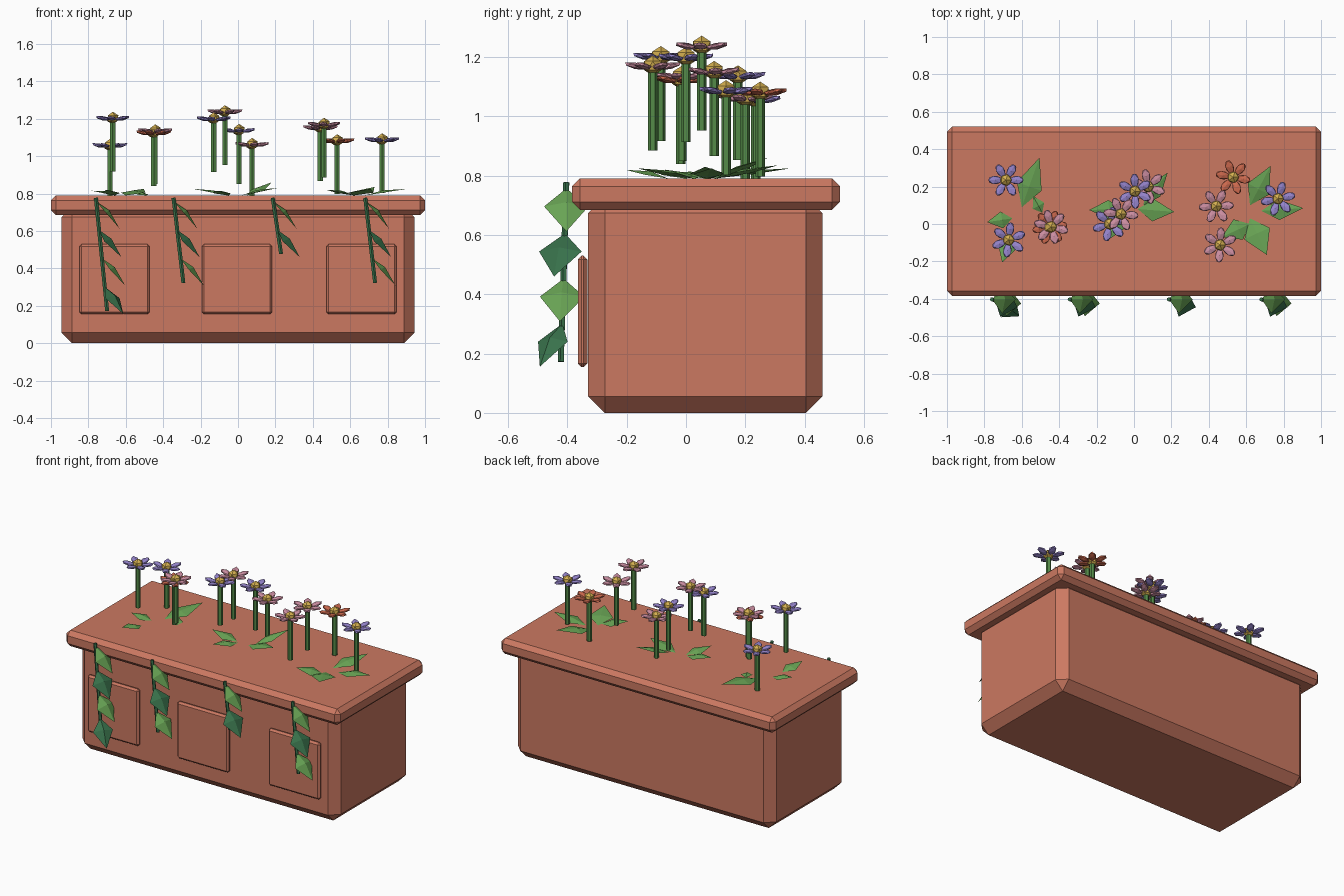
import bpy, bmesh, math
from mathutils import Vector, Matrix

if "Cube" in bpy.data.objects:
    bpy.data.objects.remove(bpy.data.objects["Cube"])


def material(name, rgb):
    m = bpy.data.materials.new(name)
    m.diffuse_color = (*rgb, 1)
    m.use_nodes = True
    m.node_tree.nodes["Principled BSDF"].inputs["Base Color"].default_value = m.diffuse_color
    return m


TERRA = material("terracotta", (0.60, 0.19, 0.12))
STEM = material("stem_green", (0.09, 0.26, 0.065))
LIGHT = material("light_leaf", (0.14, 0.37, 0.09))
DARK = material("dark_leaf", (0.04, 0.165, 0.07))
PURPLE = material("purple_petal", (0.30, 0.23, 0.60))
PINK = material("pink_petal", (0.60, 0.27, 0.36))
ORANGE = material("orange_petal", (0.60, 0.14, 0.075))
YELLOW = material("yellow_centre", (0.66, 0.43, 0.08))


def finish(name, bm, mat):
    bmesh.ops.recalc_face_normals(bm, faces=bm.faces)
    me = bpy.data.meshes.new(name)
    bm.to_mesh(me)
    bm.free()
    me.materials.append(mat)
    ob = bpy.data.objects.new(name, me)
    bpy.context.collection.objects.link(ob)
    return ob


def chamfered_box(name, x, y, z, chamfer, mat):
    """Box from (min, max) pairs with single-step chamfers."""
    bm = bmesh.new()
    bmesh.ops.create_cube(bm, size=1)
    for v in bm.verts:
        v.co = [lo + (c + 0.5) * (hi - lo) for c, (lo, hi) in zip(v.co, (x, y, z))]
    bmesh.ops.bevel(bm, geom=bm.edges[:], offset=chamfer, segments=1,
                    affect='EDGES', profile=0.5)
    return finish(name, bm, mat)


def rod(name, a, b, r, sides, mat):
    a, b = Vector(a), Vector(b)
    bm = bmesh.new()
    rot = (b - a).to_track_quat('Z', 'Y').to_matrix().to_4x4()
    bmesh.ops.create_cone(bm, cap_ends=True, segments=sides, radius1=r, radius2=r,
                          depth=(b - a).length,
                          matrix=Matrix.Translation((a + b) / 2) @ rot)
    return finish(name, bm, mat)


def leaf(name, base, tip, side, width, ridge, mat):
    """Thin kite-shaped leaf with a raised middle."""
    base, tip = Vector(base), Vector(tip)
    side = Vector(side).normalized()
    axis = tip - base
    up = side.cross(axis).normalized()
    if up.z < 0:
        up = -up
    mid = base + axis * 0.42
    bm = bmesh.new()
    ring = [bm.verts.new(p) for p in
            (base, mid + side * width / 2, tip, mid - side * width / 2)]
    for h in (ridge, ridge * 0.35):
        c = bm.verts.new(mid + up * h)
        for i in range(4):
            bm.faces.new((ring[i], ring[(i + 1) % 4], c))
    return finish(name, bm, mat)


# Planter: body, rim and three raised front panels
chamfered_box("planter_body", (-0.943, 0.943), (-0.33, 0.46), (0, 0.73), 0.056, TERRA)
chamfered_box("planter_rim", (-1, 1), (-0.385, 0.52), (0.685, 0.79), 0.027, TERRA)
for i, cx in enumerate((-0.66, -0.005, 0.66)):
    chamfered_box(f"front_panel_{i}", (cx - 0.188, cx + 0.188), (-0.365, -0.333),
                  (0.155, 0.53), 0.012, TERRA)


# Flowers: stem, six petals and a faceted centre
def flower(i, x, y, z, mat):
    rod(f"flower_stem_{i}", (x, y, z - 0.283), (x, y, z), 0.016, 6, STEM)
    bm = bmesh.new()
    for k in range(6):
        m = (Matrix.Translation((x, y, z)) @ Matrix.Rotation(i * 0.4 + k * math.pi / 3, 4, 'Z')
             @ Matrix.Translation((0.058, 0, 0.002)) @ Matrix.Rotation(-0.2, 4, 'Y')
             @ Matrix.Diagonal((0.042, 0.025, 0.011, 1)))
        bmesh.ops.create_icosphere(bm, subdivisions=1, radius=1, matrix=m)
    finish(f"flower_petals_{i}", bm, mat)
    bm = bmesh.new()
    bmesh.ops.create_icosphere(bm, subdivisions=1, radius=0.034,
                               matrix=Matrix.Translation((x, y, z + 0.003)))
    finish(f"flower_centre_{i}", bm, YELLOW)


for i, f in enumerate([
        (-0.685, 0.235, 1.055, PURPLE), (-0.67, -0.085, 1.2, PURPLE),
        (-0.443, -0.015, 1.133, PINK), (-0.45, -0.018, 1.122, ORANGE),
        (0.005, 0.175, 1.135, PURPLE), (-0.07, 0.053, 1.235, PINK),
        (-0.13, 0.0, 1.197, PURPLE), (0.075, 0.2, 1.06, PINK),
        (0.44, 0.095, 1.15, PINK), (0.46, -0.112, 1.168, PINK),
        (0.53, 0.25, 1.08, ORANGE), (0.77, 0.135, 1.085, PURPLE)]):
    flower(i, *f)

# Leaves lying on the planter top: base x, y, tip x, y, tip z, width
for i, (bx, by, tx, ty, tz, w) in enumerate([
        (-0.60, 0.09, -0.505, 0.355, 0.825, 0.14), (-0.49, 0.06, -0.54, 0.15, 0.80, 0.07),
        (-0.65, 0.03, -0.785, 0.01, 0.815, 0.09), (-0.66, -0.06, -0.705, -0.205, 0.82, 0.10),
        (-0.06, 0.08, -0.24, 0.075, 0.825, 0.10), (-0.05, 0.07, -0.13, -0.08, 0.815, 0.10),
        (0.02, 0.08, 0.215, 0.065, 0.83, 0.12), (0.05, 0.10, 0.18, 0.275, 0.86, 0.09),
        (0.62, 0.10, 0.73, 0.31, 0.835, 0.13), (0.68, 0.07, 0.905, 0.085, 0.825, 0.11),
        (0.62, 0.03, 0.71, -0.165, 0.825, 0.15), (0.62, 0.0, 0.47, -0.07, 0.82, 0.12)]):
    d = Vector((tx - bx, ty - by, 0))
    leaf(f"ground_leaf_{i}", (bx, by, 0.79), (tx, ty, tz), (-d.y, d.x, 0), w, 0.012, LIGHT)

# Trailing vines over the front: top x, length, number of leaves
for v, (x, length, count) in enumerate(
        [(-0.76, 0.605, 4), (-0.345, 0.455, 3), (0.185, 0.30, 2), (0.68, 0.455, 3)]):
    top = Vector((x, -0.403, 0.777))
    end = Vector((x + 0.03 + 0.05 * length, -0.403 - 0.03 * length, 0.777 - length))
    rod(f"vine_stem_{v}", top, end, 0.011, 5, DARK)
    for k in range(count):
        base = top.lerp(end, (0.02 + 0.152 * k) / length)
        yaw = (0.0, -0.3, -0.1, -0.65)[k]
        d = Vector((math.cos(yaw), math.sin(yaw), 0))
        tip = base + d * 0.125 + Vector((0, 0, -0.145))
        leaf(f"vine_leaf_{v}_{k}", base, tip, (-d.y, d.x, 0), 0.15 if k < 3 else 0.125, 0.022,
             DARK if k % 2 else LIGHT)
